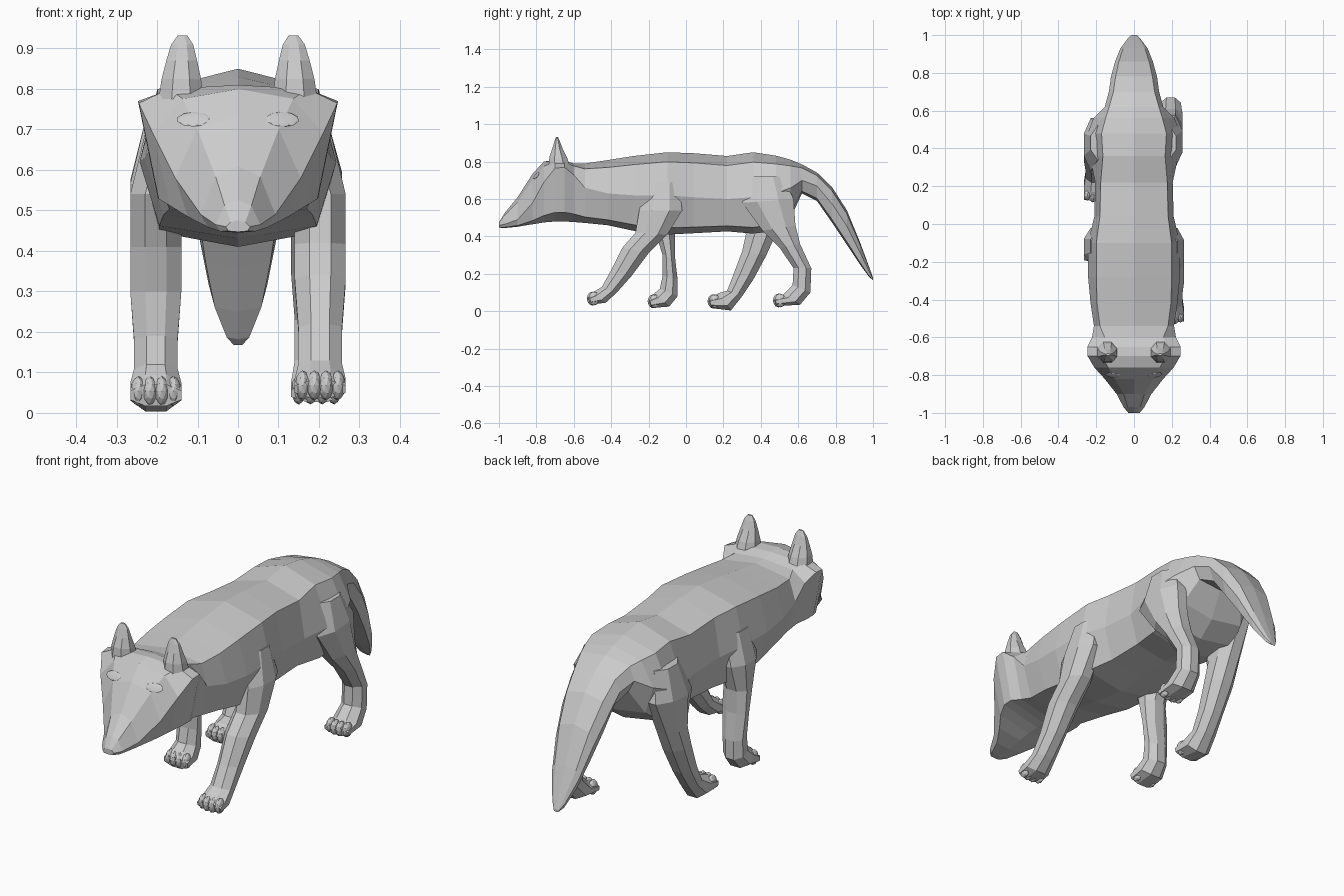
import bpy
import bmesh
from math import cos, sin, pi
from mathutils import Vector, Matrix

default_cube = bpy.data.objects.get("Cube")
if default_cube:
    bpy.data.objects.remove(default_cube, do_unlink=True)

# One plain grey for the whole animal
grey = bpy.data.materials.new("plain_grey")
grey.use_nodes = True
fur_colour = (0.6, 0.6, 0.6, 1)
grey.diffuse_color = fur_colour
grey.node_tree.nodes["Principled BSDF"].inputs["Base Color"].default_value = fur_colour


def finish(name, bm):
    """Turn a bmesh into a flat shaded, coloured object."""
    bmesh.ops.recalc_face_normals(bm, faces=bm.faces)
    mesh = bpy.data.meshes.new(name)
    bm.to_mesh(mesh)
    bm.free()
    mesh.materials.append(grey)
    obj = bpy.data.objects.new(name, mesh)
    bpy.context.collection.objects.link(obj)
    return obj


def skin(name, rings):
    """Bridge a row of point rings and cap both ends."""
    bm = bmesh.new()
    loops = [[bm.verts.new(point) for point in ring] for ring in rings]
    for lower, upper in zip(loops, loops[1:]):
        count = len(lower)
        for i in range(count):
            j = (i + 1) % count
            bm.faces.new((lower[i], lower[j], upper[j], upper[i]))
    bm.faces.new(loops[0])
    bm.faces.new(loops[-1])
    return finish(name, bm)


def mix(a, b, t):
    return a + (b - a) * t


def body_ring(y, top, width, side, bottom, crease):
    """Mirrored upright section: spine, crease, widest point, jaw or belly edge, keel."""
    half = [(width * crease, mix(top, side, 0.22)),
            (width, side),
            (width * 0.8, mix(side, bottom, 0.83))]
    ring = [(0, y, top)]
    ring += [(x, y, z) for x, z in half]
    ring += [(0, y, bottom)]
    ring += [(-x, y, z) for x, z in reversed(half)]
    return ring


def limb_ring(front_y, front_z, back_y, back_z, half_width, centre_x):
    """Chamfered box section spanning a front point and a back point."""
    front = Vector((centre_x, front_y, front_z))
    back = Vector((centre_x, back_y, back_z))
    middle, reach = (front + back) / 2, (front - back) / 2
    ring = []
    for i in range(8):
        angle = (i + 0.5) * pi / 4
        scale = 1 / cos(pi / 8)
        across = Vector((half_width * scale * sin(angle), 0, 0))
        ring.append(middle + reach * scale * cos(angle) + across)
    return ring


def blob(name, centre, size):
    """Small faceted ellipsoid."""
    bm = bmesh.new()
    bmesh.ops.create_icosphere(bm, subdivisions=2, radius=1)
    bmesh.ops.transform(bm, verts=bm.verts,
                        matrix=Matrix.Translation(centre) @ Matrix.Diagonal((*size, 1)))
    return finish(name, bm)


# Body sections: y, upper height, half width, widest height, lower height, crease
# Wedge shaped head with a sloping face and wide cheeks
head_sections = [
    (-1, .475, .03, .46, .447, .6),
    (-.97, .525, .055, .465, .445, .6),
    (-.9, .61, .092, .49, .452, .6),
    (-.82, .735, .155, .58, .465, .65),
    (-.76, .8, .21, .69, .475, .65),
    (-.7, .81, .245, .765, .48, .7),
    (-.65, .805, .247, .77, .48, .7),
    (-.6, .79, .222, .73, .477, .7),
]
# Torso from the neck over the shoulders to the hips
torso_sections = [
    (-.54, .79, .212, .66, .472, .85),
    (-.42, .808, .23, .63, .46, .85),
    (-.28, .83, .243, .62, .43, .82),
    (-.1, .85, .243, .62, .41, .82),
    (.04, .845, .21, .61, .417, .86),
    (.22, .83, .205, .6, .427, .86),
    (.36, .85, .235, .61, .415, .7),
    (.48, .832, .245, .63, .43, .7),
    (.56, .81, .215, .66, .5, .7),
]
# Tail sweeping down from the rump
tail_sections = [
    (.62, .785, .155, .7, .63, .85),
    (.7, .742, .133, .67, .59, .82),
    (.78, .665, .122, .575, .475, .8),
    (.86, .54, .1, .455, .355, .8),
    (.93, .37, .072, .315, .25, .8),
    (.98, .235, .035, .21, .182, .8),
    (1, .18, .014, .175, .167, .8),
]
# Neighbouring parts share a section so that the skin runs on without a step
spans = {
    "head": head_sections + torso_sections[:1],
    "torso": torso_sections + tail_sections[:1],
    "tail": tail_sections,
}
parts = {name: skin(name, [body_ring(*section) for section in sections])
         for name, sections in spans.items()}

# Legs in mid stride: front edge and back edge points from the body down to the toes
leg_paths = {
    "front_left_leg": [
        (-.2, .69, -.04, .69), (-.25, .54, -.02, .54), (-.27, .42, -.1, .41),
        (-.34, .34, -.2, .31), (-.4, .22, -.29, .19), (-.45, .13, -.37, .1),
        (-.5, .1, -.43, .045), (-.52, .08, -.505, .037)],
    "front_right_leg": [
        (-.2, .69, -.03, .69), (-.22, .54, -.02, .54), (-.16, .41, -.06, .41),
        (-.125, .3, -.06, .3), (-.125, .19, -.045, .17), (-.14, .12, -.045, .08),
        (-.17, .095, -.09, .025), (-.195, .07, -.185, .017)],
    "back_left_leg": [
        (.34, .72, .52, .72), (.3, .58, .575, .6), (.41, .43, .585, .46),
        (.5, .34, .61, .36), (.575, .23, .67, .23), (.57, .14, .665, .1),
        (.52, .09, .61, .035), (.475, .07, .485, .027)],
    "back_right_leg": [
        (.34, .72, .52, .72), (.28, .56, .56, .58), (.32, .41, .48, .41),
        (.3, .32, .43, .3), (.255, .2, .36, .17), (.22, .11, .3, .08),
        (.17, .095, .24, .004), (.125, .07, .135, .017)],
}
for name, path in leg_paths.items():
    side = 1 if "left" in name else -1
    centre = side * (0.194 if name == "back_left_leg" else 0.203)
    rings = []
    for i, points in enumerate(path):
        # Thin ankles; the top leans inward so that it sinks into the torso
        width = 0.054 if i in (4, 5) else 0.063
        lean = 0.82 if i == 0 else 1
        rings.append(limb_ring(*points, half_width=width, centre_x=centre * lean))
    skin(name, rings)
    # Four toes across the tip of each paw
    tip_y, tip_z = path[-1][0], mix(path[-1][1], path[-1][3], 0.4)
    for toe in range(4):
        offset = (toe - 1.5) * 0.029
        blob(f"{name}_toe_{toe + 1}",
             (centre + offset, tip_y + 0.015 + abs(offset) * 0.3, tip_z + 0.005),
             (0.019, 0.03, 0.037))

# Ears and closed eyelids, repeated on both sides
ear_sections = [
    (-.735, .775, -.62, .775, .055),
    (-.73, .825, -.635, .82, .049),
    (-.715, .87, -.66, .87, .038),
    (-.703, .91, -.675, .91, .027),
    (-.695, .932, -.685, .932, .012),
]
bpy.context.view_layer.update()
for side, label in ((1, "left"), (-1, "right")):
    rings = []
    for i, section in enumerate(ear_sections):
        rings.append(limb_ring(*section, centre_x=side * (0.141 - 0.001 * i)))
    skin(f"{label}_ear", rings)
    hit, spot, normal, face = parts["head"].ray_cast((side * 0.11, -2, 0.725), (0, 1, 0))
    if hit:
        eyelid = blob(f"{label}_eyelid", (0, 0, 0), (0.042, 0.022, 0.004))
        eyelid.rotation_mode = 'QUATERNION'
        eyelid.rotation_quaternion = normal.to_track_quat('Z', 'Y')
        eyelid.location = spot
